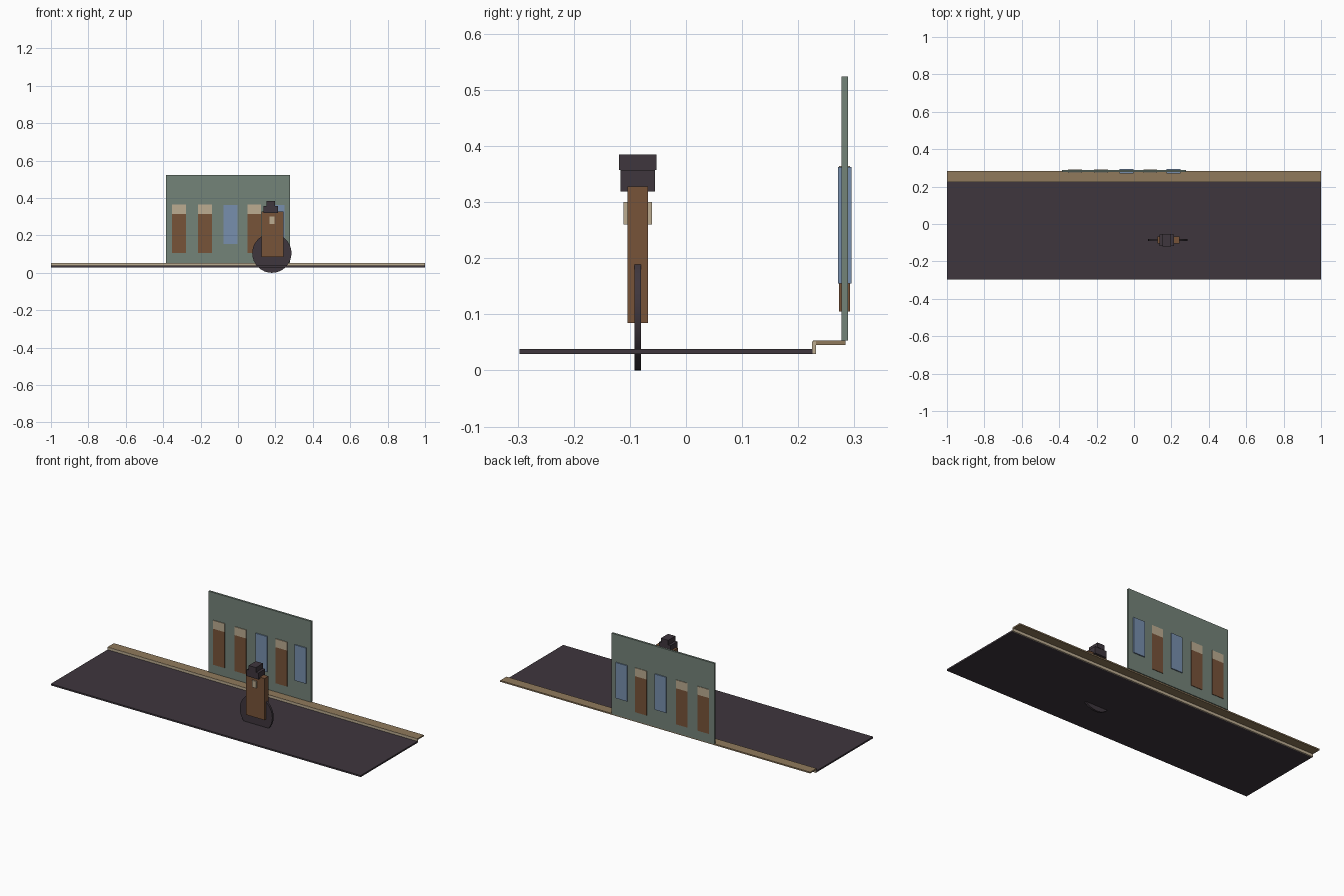
import bpy

if "Cube" in bpy.data.objects:
    bpy.data.objects.remove(bpy.data.objects["Cube"])


def material(name, rgb):
    def lin(c):
        c /= 255
        return c / 12.92 if c <= 0.04045 else ((c + 0.055) / 1.055) ** 2.4
    m = bpy.data.materials.new(name)
    m.diffuse_color = (*[lin(c) for c in rgb], 1)
    m.use_nodes = True
    m.node_tree.nodes["Principled BSDF"].inputs["Base Color"].default_value = m.diffuse_color
    return m


charcoal = material("charcoal", (62, 54, 61))
tan = material("tan", (144, 122, 92))
cream = material("cream", (188, 172, 145))
sage = material("sage green", (116, 131, 121))
brown = material("wood brown", (119, 83, 57))
blue = material("glass blue", (119, 143, 174))


def box(name, mat, x, y, z):
    """Box from (min, max) pairs on each axis."""
    spans = (x, y, z)
    bpy.ops.mesh.primitive_cube_add(size=1, location=[(a + b) / 2 for a, b in spans])
    ob = bpy.context.object
    ob.name = name
    ob.scale = [b - a for a, b in spans]
    bpy.ops.object.transform_apply(location=False, rotation=False, scale=True)
    ob.data.materials.append(mat)
    return ob


# Street: road, kerb and pavement
box("road", charcoal, (-1, 1), (-0.297, 0.225), (0.029, 0.038))
box("kerb", cream, (-1, 1), (0.225, 0.232), (0.029, 0.052))
box("pavement", tan, (-1, 1), (0.226, 0.284), (0.045, 0.053))

# Facade wall
box("wall", sage, (-0.385, 0.278), (0.277, 0.289), (0.053, 0.524))

# Doors with transoms, showing on both faces of the wall
for i, x in enumerate((-0.315, -0.176, 0.087)):
    span = (x - 0.037, x + 0.037)
    box(f"door_{i + 1}", brown, span, (0.273, 0.292), (0.105, 0.315))
    box(f"transom_{i + 1}", cream, span, (0.273, 0.292), (0.315, 0.364))

# Windows, slightly thicker than the doors
for i, x in enumerate((-0.04, 0.211)):
    box(f"window_{i + 1}", blue, (x - 0.037, x + 0.037), (0.271, 0.295), (0.155, 0.363))

# Wheel set through the road
bpy.ops.mesh.primitive_cylinder_add(vertices=32, radius=0.105, depth=0.012,
                                    location=(0.181, -0.086, 0.105),
                                    rotation=(1.570796, 0, 0))
wheel = bpy.context.object
wheel.name = "wheel"
wheel.data.materials.append(charcoal)
bpy.ops.object.shade_smooth_by_angle()

# Post with side plates and a stepped cap
box("post", brown, (0.125, 0.244), (-0.104, -0.068), (0.085, 0.328))
box("side_plates", cream, (0.168, 0.194), (-0.111, -0.061), (0.26, 0.30))
box("cap_base", charcoal, (0.137, 0.214), (-0.117, -0.055), (0.319, 0.357))
box("cap_top", charcoal, (0.152, 0.199), (-0.119, -0.053), (0.357, 0.385))
